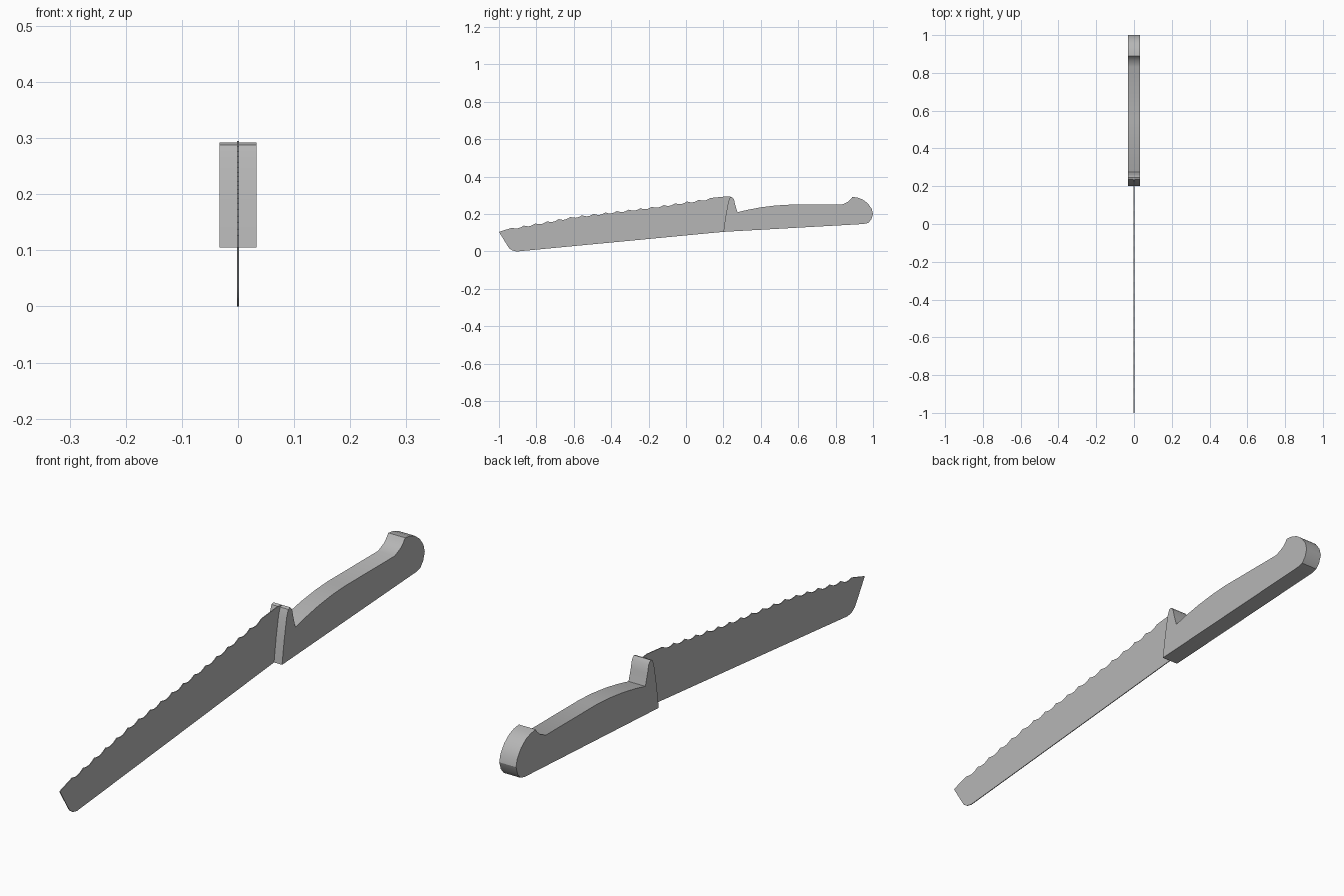
import bpy, bmesh, math

cube = bpy.data.objects.get("Cube")
if cube:
    bpy.data.objects.remove(cube, do_unlink=True)

HALF_BLADE = 0.0015
HALF_HANDLE = 0.033

steel = bpy.data.materials.new("plain_grey")
steel.use_nodes = True
grey = (0.47, 0.47, 0.47, 1)
steel.diffuse_color = grey
steel.node_tree.nodes["Principled BSDF"].inputs["Base Color"].default_value = grey


def plate(name, outline, x0, x1):
    """Extrude a (y, z) side outline from x0 to x1."""
    bm = bmesh.new()
    face = bm.faces.new([bm.verts.new((x0, y, z)) for y, z in outline])
    ext = bmesh.ops.extrude_face_region(bm, geom=[face])
    moved = [v for v in ext["geom"] if isinstance(v, bmesh.types.BMVert)]
    bmesh.ops.translate(bm, verts=moved, vec=(x1 - x0, 0, 0))
    bmesh.ops.recalc_face_normals(bm, faces=bm.faces)
    mesh = bpy.data.meshes.new(name)
    bm.to_mesh(mesh)
    bm.free()
    mesh.materials.append(steel)
    obj = bpy.data.objects.new(name, mesh)
    bpy.context.collection.objects.link(obj)
    bpy.ops.object.select_all(action='DESELECT')
    obj.select_set(True)
    bpy.context.view_layer.objects.active = obj
    bpy.ops.object.shade_smooth_by_angle(angle=math.radians(30))
    return obj


def height(line, y):
    """Interpolate z along a polyline."""
    for (ya, za), (yb, zb) in zip(line, line[1:]):
        if y <= yb:
            return za + (zb - za) * (y - ya) / (yb - ya)
    return line[-1][1]


# Handle outline: underside, rounded butt, grip, then finger guard
butt = [(0.95, 0.147), (0.975, 0.153), (0.991, 0.172), (1.0, 0.2), (0.993, 0.228),
        (0.972, 0.257), (0.945, 0.278), (0.918, 0.288), (0.89, 0.292)]
grip = [(0.88, 0.279), (0.865, 0.265), (0.832, 0.25), (0.55, 0.25), (0.48, 0.246),
        (0.4, 0.236), (0.33, 0.223), (0.275, 0.21)]
guard_back = [(0.263, 0.25), (0.256, 0.28), (0.245, 0.292)]
guard_front = [(0.235, 0.288), (0.226, 0.265), (0.212, 0.19), (0.204, 0.135)]
heel = (0.2, 0.105)
handle = [heel] + butt + grip + guard_back + guard_front

# Scalloped cutting edge, from tip to guard
crest = [(-1, 0.105), (-0.93, 0.127), (-0.6, 0.188), (-0.175, 0.24), (0.13, 0.286)]
teeth, steps, start, end = 17, 5, -0.93, 0.13
edge = [crest[0]]
for i in range(teeth * steps + 1):
    y = start + (end - start) * i / (teeth * steps)
    dip = 0.009 * math.sin(math.pi * (i % steps) / steps)
    edge.append((y, height(crest, y) - dip))
edge.append((0.22, 0.295))

# Blade and tang are one thin plate running through the handle
tip = [(-0.957, 0.035), (-0.945, 0.017), (-0.928, 0.005), (-0.905, 0.0)]
plate("blade_and_tang", tip + [heel] + butt + grip + guard_back + edge[::-1],
      -HALF_BLADE, HALF_BLADE)

# Handle scales on either side of the tang
for side, name in ((1, "left_handle_scale"), (-1, "right_handle_scale")):
    plate(name, handle, side * HALF_BLADE, side * HALF_HANDLE)
